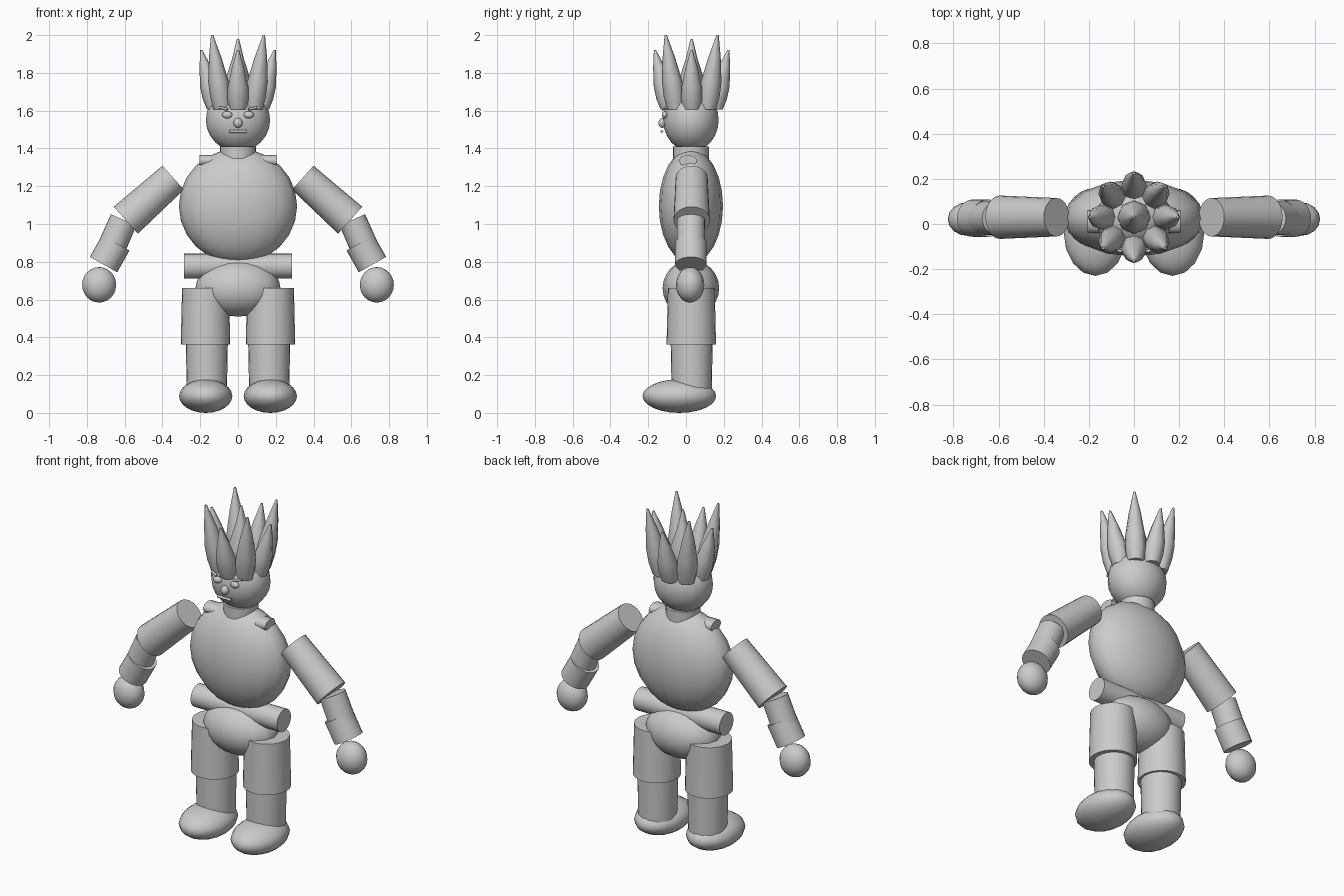
import bpy, math
from mathutils import Vector

cube = bpy.data.objects.get("Cube")
if cube:
    bpy.data.objects.remove(cube)

GREY = (0.6, 0.6, 0.6, 1)
grey = bpy.data.materials.new("plain_grey")
grey.use_nodes = True
grey.diffuse_color = GREY
grey.node_tree.nodes["Principled BSDF"].inputs["Base Color"].default_value = GREY

SIDES = (("left", 1), ("right", -1))
MID = 0.026  # depth of the body's centre line


def finish(name, angle=50):
    obj = bpy.context.object
    obj.name = name
    obj.data.materials.append(grey)
    bpy.ops.object.transform_apply(location=False, rotation=True, scale=True)
    bpy.ops.object.shade_smooth_by_angle(angle=math.radians(angle))
    return obj


def ball(name, centre, radii, segments=16, rings=12):
    bpy.ops.mesh.primitive_uv_sphere_add(segments=segments, ring_count=rings, radius=1, location=centre)
    bpy.context.object.scale = radii
    return finish(name)


def limb(name, start, end, r1, r2, sides=24):
    """Tapered cylinder between two points."""
    a, b = Vector(start), Vector(end)
    bpy.ops.mesh.primitive_cone_add(vertices=sides, radius1=r1, radius2=r2, depth=(b - a).length,
                                    location=(a + b) / 2)
    bpy.context.object.rotation_euler = (b - a).to_track_quat("Z", "Y").to_euler()
    return finish(name)


def spike(name, foot, tip, belly=0.056, sides=8):
    """Leaf-shaped spike: narrow foot, wide belly, pointed tip."""
    a, b = Vector(foot), Vector(tip)
    profile = ((0, 0.047), (0.18, belly), (0.38, belly * 0.97), (0.7, 0.033), (1, 0.006))
    verts, faces = [], []
    for t, r in profile:
        c = a.lerp(b, t)
        for i in range(sides):
            w = math.tau * i / sides
            verts.append((c.x + r * math.cos(w), c.y + r * math.sin(w), c.z))
    for k in range(len(profile) - 1):
        for i in range(sides):
            j = (i + 1) % sides
            faces.append((k * sides + i, k * sides + j, (k + 1) * sides + j, (k + 1) * sides + i))
    faces.append(tuple(reversed(range(sides))))
    faces.append(tuple(range(len(verts) - sides, len(verts))))
    mesh = bpy.data.meshes.new(name)
    mesh.from_pydata(verts, [], faces)
    obj = bpy.data.objects.new(name, mesh)
    bpy.context.collection.objects.link(obj)
    bpy.ops.object.select_all(action="DESELECT")
    obj.select_set(True)
    bpy.context.view_layer.objects.active = obj
    return finish(name)


# Trunk
ball("torso", (0, MID, 1.095), (0.313, 0.17, 0.305))
ball("pelvis", (0, MID, 0.66), (0.225, 0.15, 0.15))
limb("waist_bar", (-0.285, MID, 0.777), (0.285, MID, 0.777), 0.066, 0.066)
shoulder = limb("shoulder_bar", (-0.205, 0.01, 1.335), (0.205, 0.01, 1.335), 0.05, 0.05, 8)
for v in shoulder.data.vertices:
    v.co.z *= 0.62
limb("neck", (0, MID, 1.32), (0, MID, 1.41), 0.095, 0.095)

# Head and face
ball("head", (0, MID, 1.55), (0.17, 0.147, 0.167))
ball("nose", (0, -0.125, 1.535), (0.024, 0.021, 0.026))
limb("mouth", (-0.045, -0.128, 1.49), (0.045, -0.128, 1.49), 0.008, 0.008, 8)
for side, s in SIDES:
    ball(side + "_eye", (s * 0.057, -0.112, 1.578), (0.027, 0.016, 0.019))
    limb(side + "_eyebrow", (s * 0.055, -0.122, 1.607), (s * 0.098, -0.108, 1.617), 0.007, 0.007, 8)

# Crown of spikes, the diagonal ones taller
CROWN_Y = 0.03
for i in range(8):
    a = math.tau * i / 8
    x, y = math.cos(a), math.sin(a)
    top = 2.0 if i % 2 else 1.92
    spike(f"crown_spike_{i + 1}", (x * 0.117, CROWN_Y + y * 0.117, 1.605),
          (x * 0.194, CROWN_Y + y * 0.194, top))
spike("crown_centre_spike", (0, CROWN_Y, 1.605), (0, CROWN_Y, 1.98), 0.075)

# Arms and legs
for side, s in SIDES:
    limb(side + "_upper_arm", (s * 0.343, 0.03, 1.245), (s * 0.594, 0.03, 1.02), 0.085, 0.096)
    limb(side + "_forearm", (s * 0.605, MID, 1.022), (s * 0.705, MID, 0.795), 0.074, 0.076)
    limb(side + "_cuff", (s * 0.647, MID, 0.9), (s * 0.712, MID, 0.785), 0.083, 0.083)
    ball(side + "_hand", (s * 0.735, 0.022, 0.678), (0.09, 0.075, 0.094))
    limb(side + "_thigh", (s * 0.172, 0.028, 0.362), (s * 0.172, 0.028, 0.662), 0.131, 0.124)
    limb(side + "_shin", (s * 0.165, 0.03, 0.1), (s * 0.165, 0.03, 0.365), 0.106, 0.111)
    ball(side + "_foot", (s * 0.171, -0.035, 0.089), (0.141, 0.195, 0.089))
